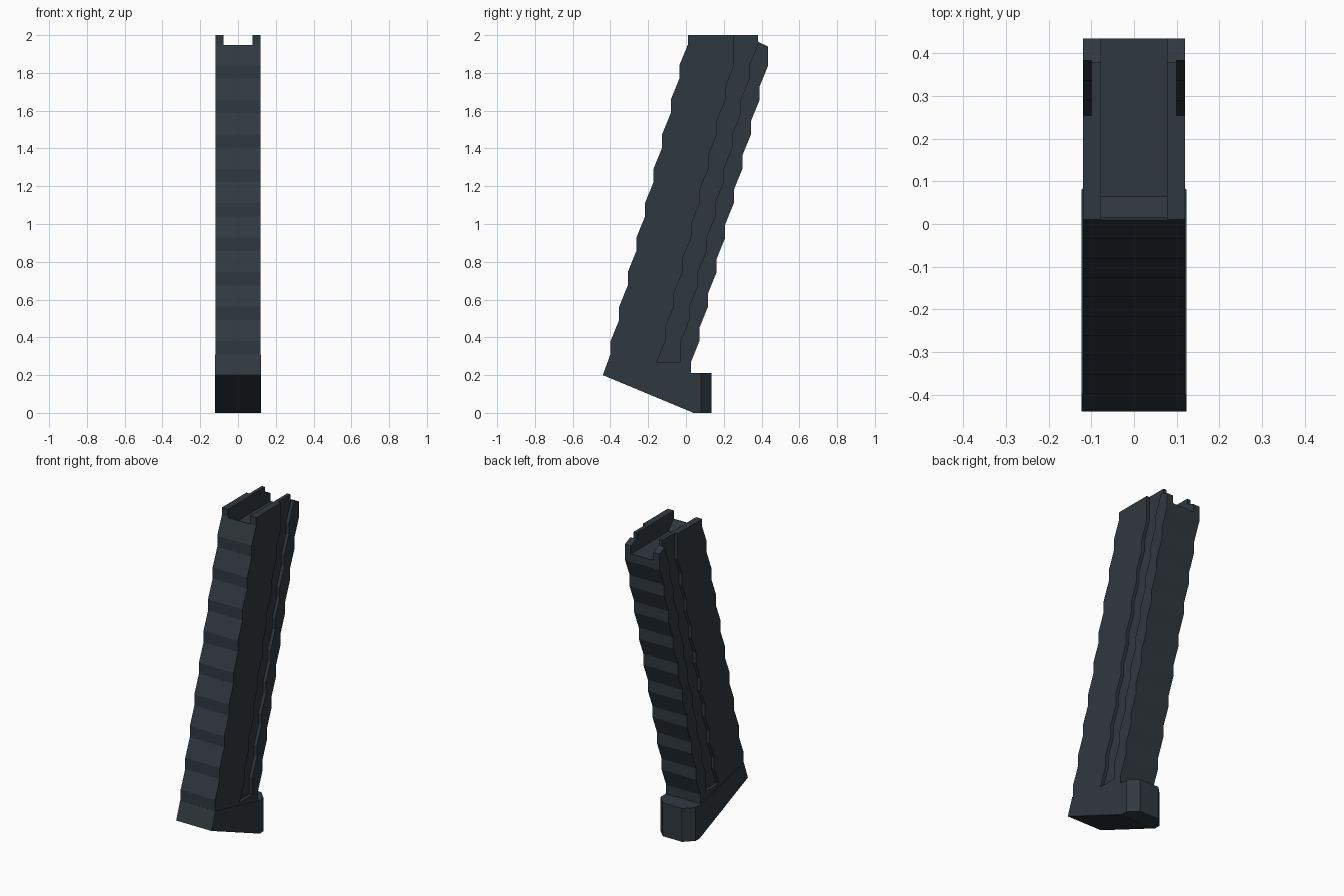
import bpy, bmesh

if "Cube" in bpy.data.objects:
    bpy.data.objects.remove(bpy.data.objects["Cube"])

DY, DZ = 0.0455, 0.1825          # offset of one rib to the next

mat = bpy.data.materials.new("dark slate")
mat.diffuse_color = (0.030, 0.040, 0.049, 1)
mat.use_nodes = True
mat.node_tree.nodes["Principled BSDF"].inputs["Base Color"].default_value = mat.diffuse_color


def prism(name, profile, x0, x1, chamfer_y=None):
    """Extrude a y-z profile along x; optionally chamfer upright edges at y."""
    bm = bmesh.new()
    face = bm.faces.new([bm.verts.new((x0, y, z)) for y, z in profile])
    ext = bmesh.ops.extrude_face_region(bm, geom=[face])
    for v in ext["geom"]:
        if isinstance(v, bmesh.types.BMVert):
            v.co.x = x1
    if chamfer_y is not None:
        edges = [e for e in bm.edges
                 if all(abs(v.co.y - chamfer_y) < 1e-4 for v in e.verts)
                 and abs(e.verts[0].co.x - e.verts[1].co.x) < 1e-4]
        bmesh.ops.bevel(bm, geom=edges, offset=0.055, segments=1, affect='EDGES')
    bmesh.ops.recalc_face_normals(bm, faces=bm.faces)
    me = bpy.data.meshes.new(name)
    bm.to_mesh(me)
    bm.free()
    me.materials.append(mat)
    ob = bpy.data.objects.new(name, me)
    bpy.context.collection.objects.link(ob)
    return ob


def ribs(y, z, n, rise=0.07):
    """Repeating short upright steps, going down and forward."""
    pts = []
    for k in range(n):
        pts += [(y - k * DY, z - k * DZ), (y - k * DY, z - rise - k * DZ)]
    return pts


# ribbed body
front = [(0.01, 2.0), (0.01, 1.95)] + ribs(-0.035, 1.84, 9)
back = [(0.38, 2.0), (0.38, 1.965), (0.435, 1.94), (0.435, 1.84)] \
    + ribs(0.435 - DY, 1.91 - DZ, 9)
body = prism("magazine_body",
             front + [(-0.39, 0.25), (0.02, 0.15)] + back[::-1], -0.12, 0.12)

# side grooves and the open channel on top
groove = [(0.255, 2.1), (0.255, 1.84)] + ribs(0.21, 1.73, 8) + [(-0.155, 0.27)]
groove_back = [(0.384, 2.1), (0.384, 1.96)] + ribs(0.335, 1.84, 8) \
    + [(-0.029, 0.38), (-0.029, 0.27)]
loop = groove + groove_back[::-1]
cutters = [prism("groove_cutter_right", loop, 0.10, 0.2),
           prism("groove_cutter_left", loop, -0.2, -0.10),
           prism("channel_cutter",
                 [(-0.1, 2.1), (-0.1, 1.948), (0.015, 1.948), (0.065, 1.89),
                  (0.6, 1.89), (0.6, 2.1)], -0.077, 0.077)]
for c in cutters:
    mod = body.modifiers.new(c.name, 'BOOLEAN')
    mod.operation, mod.solver, mod.object = 'DIFFERENCE', 'EXACT', c

bpy.context.view_layer.update()
dg = bpy.context.evaluated_depsgraph_get()
cut_mesh = bpy.data.meshes.new_from_object(body.evaluated_get(dg))
body.modifiers.clear()
body.data = cut_mesh
for c in cutters:
    bpy.data.objects.remove(c)

# slanted base with chamfered heel
prism("base_plate",
      [(-0.44, 0.20), (-0.40, 0.31), (0.03, 0.21), (0.135, 0.21),
       (0.135, 0.0), (0.04, 0.0)], -0.123, 0.123, chamfer_y=0.135)
